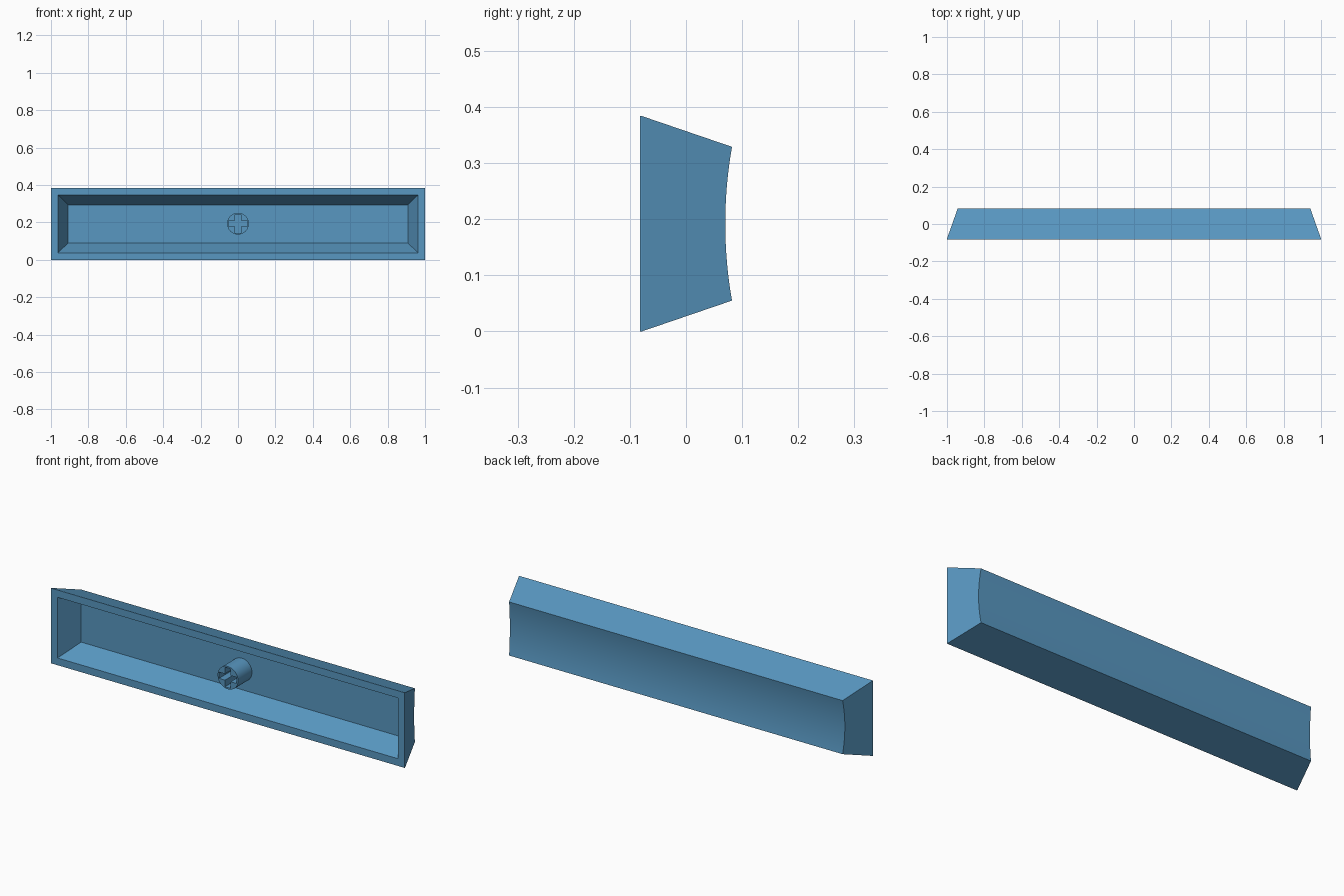
import bpy, bmesh, math

cube = bpy.data.objects.get("Cube")
if cube:
    bpy.data.objects.remove(cube, do_unlink=True)

blue = bpy.data.materials.new("blue plastic")
blue.use_nodes = True
colour = (0.098, 0.310, 0.533, 1)
blue.diffuse_color = colour
blue.node_tree.nodes["Principled BSDF"].inputs["Base Color"].default_value = colour

# Main dimensions
MID = 0.192                    # height of the centre line
FRONT, LIP, BACK = -0.082, -0.079, 0.082
FLOOR = 0.03                   # depth of the inner floor
DISH = 0.012                   # depth of the scooped back face
BACK_X, BACK_Z = 0.943, 0.137  # half size of the back face
STEPS = 32


def finish(obj, angle):
    """Select an object and smooth its gentle edges."""
    bpy.ops.object.select_all(action='DESELECT')
    obj.select_set(True)
    bpy.context.view_layer.objects.active = obj
    bpy.ops.object.shade_smooth_by_angle(angle=math.radians(angle))


def ring(bm, half_x, half_z, y):
    """Four corners of a rectangle facing the front."""
    return [bm.verts.new((sx * half_x, y, MID + sz * half_z))
            for sx, sz in ((-1, -1), (1, -1), (1, 1), (-1, 1))]


def bridge(bm, a, b):
    """Quads between two rectangles."""
    for i in range(4):
        j = (i + 1) % 4
        bm.faces.new((a[i], a[j], b[j], b[i]))


# Cap: rim, lip, hollow inside, tapered walls and scooped back
bm = bmesh.new()
rim = ring(bm, 1, MID, FRONT)
lip = ring(bm, 1, MID, LIP)
opening = ring(bm, 0.963, 0.155, FRONT)
floor = ring(bm, 0.908, 0.102, FLOOR)
bridge(bm, lip, rim)
bridge(bm, rim, opening)
bridge(bm, opening, floor)
bm.faces.new(floor)

# Scooped profile, ending on the slanted side walls
radius = (BACK_Z ** 2 + DISH ** 2) / (2 * DISH)
half_arc = math.asin(BACK_Z / radius)
left, right = [], []
for i in range(STEPS + 1):
    a = half_arc * (2 * i / STEPS - 1)
    y = BACK - DISH + radius * (1 - math.cos(a))
    x = 1 - (1 - BACK_X) * (y - LIP) / (BACK - LIP)
    z = MID + radius * math.sin(a)
    left.append(bm.verts.new((x, y, z)))
    right.append(bm.verts.new((-x, y, z)))
for i in range(STEPS):
    bm.faces.new((right[i], right[i + 1], left[i + 1], left[i]))

# Bottom, top and end walls
bm.faces.new((lip[0], lip[1], left[0], right[0]))
bm.faces.new((lip[2], lip[3], right[-1], left[-1]))
bm.faces.new([lip[2], lip[1]] + left)
bm.faces.new([lip[3], lip[0]] + right)
bmesh.ops.recalc_face_normals(bm, faces=bm.faces)
mesh = bpy.data.meshes.new("keycap_shell")
bm.to_mesh(mesh)
bm.free()
mesh.materials.append(blue)
shell = bpy.data.objects.new("keycap_shell", mesh)
bpy.context.collection.objects.link(shell)
finish(shell, 15)

# Stem: round post with a cross-shaped socket
ARM, SLOT = 0.050, 0.016
circle = [(0.058 * math.cos(k * math.tau / 48), 0.058 * math.sin(k * math.tau / 48))
          for k in range(48)]
cross = []
for k in range(4):
    c, s = round(math.cos(k * math.pi / 2)), round(math.sin(k * math.pi / 2))
    for u, v in ((ARM, -SLOT), (ARM, SLOT), (SLOT, SLOT)):
        cross.append((u * c - v * s, u * s + v * c))

curve = bpy.data.curves.new("stem", 'CURVE')
curve.dimensions = '2D'
curve.fill_mode = 'BOTH'
curve.extrude = (FLOOR - FRONT) / 2
for outline in (circle, cross):
    spline = curve.splines.new('POLY')
    spline.points.add(len(outline) - 1)
    for point, (u, v) in zip(spline.points, outline):
        point.co = (u, v, 0, 1)
    spline.use_cyclic_u = True
curve.materials.append(blue)
stem = bpy.data.objects.new("stem", curve)
bpy.context.collection.objects.link(stem)
stem.location = (0, (FLOOR + FRONT) / 2, MID + 0.001)
stem.rotation_euler = (math.pi / 2, 0, 0)
bpy.ops.object.select_all(action='DESELECT')
stem.select_set(True)
bpy.context.view_layer.objects.active = stem
bpy.ops.object.convert(target='MESH')
stem = bpy.context.view_layer.objects.active

# Weld the stem's separate caps and sides
bm = bmesh.new()
bm.from_mesh(stem.data)
bmesh.ops.remove_doubles(bm, verts=bm.verts, dist=0.0001)
bmesh.ops.recalc_face_normals(bm, faces=bm.faces)
bm.to_mesh(stem.data)
bm.free()
finish(stem, 30)
